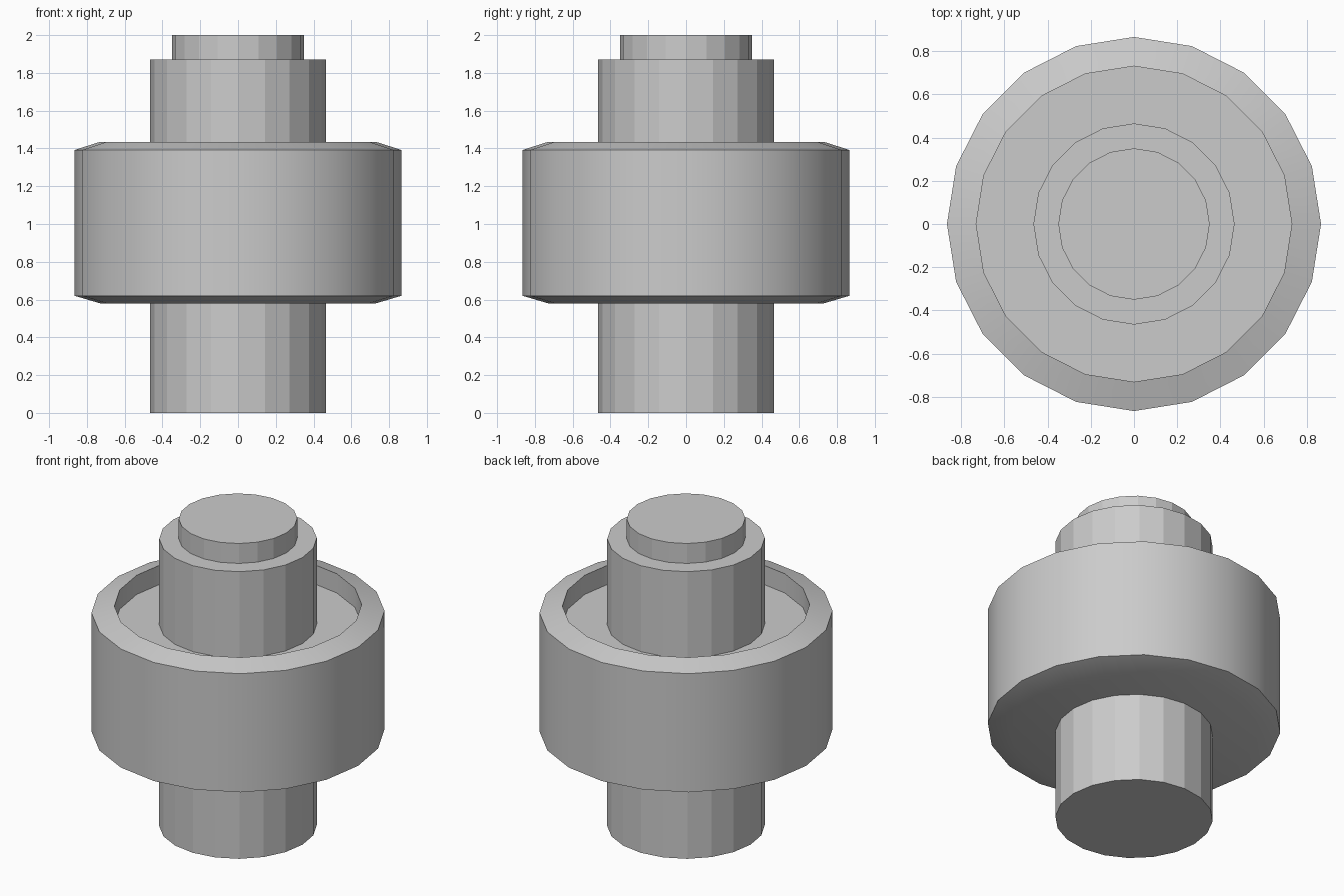
import bpy
import math

if "Cube" in bpy.data.objects:
    bpy.data.objects.remove(bpy.data.objects["Cube"])

SIDES = 20


def lathe(name, profile, smooth=False):
    """Revolve (radius, z) points about z; close both ends with flat caps."""
    verts, faces = [], []
    for r, z in profile:
        for i in range(SIDES):
            a = 2 * math.pi * i / SIDES
            verts.append((r * math.cos(a), r * math.sin(a), z))
    for k in range(len(profile) - 1):
        for i in range(SIDES):
            j = (i + 1) % SIDES
            a, b = k * SIDES, (k + 1) * SIDES
            faces.append((a + i, a + j, b + j, b + i))
    faces.append(tuple(reversed(range(SIDES))))
    last = (len(profile) - 1) * SIDES
    faces.append(tuple(range(last, last + SIDES)))
    mesh = bpy.data.meshes.new(name)
    mesh.from_pydata(verts, [], faces)
    obj = bpy.data.objects.new(name, mesh)
    bpy.context.collection.objects.link(obj)
    if smooth:
        bpy.ops.object.select_all(action='DESELECT')
        obj.select_set(True)
        bpy.context.view_layer.objects.active = obj
        bpy.ops.object.shade_smooth_by_angle(angle=math.radians(30))
    return obj


# Stepped central shaft
lathe("shaft", [(0.465, 0), (0.465, 1.87), (0.35, 1.87), (0.35, 2.0)])

# Wide collar with chamfered rims and a recessed top
lathe("collar", [(0.73, 0.58), (0.865, 0.62), (0.865, 1.392),
                 (0.73, 1.435), (0.73, 1.31)], smooth=True)
